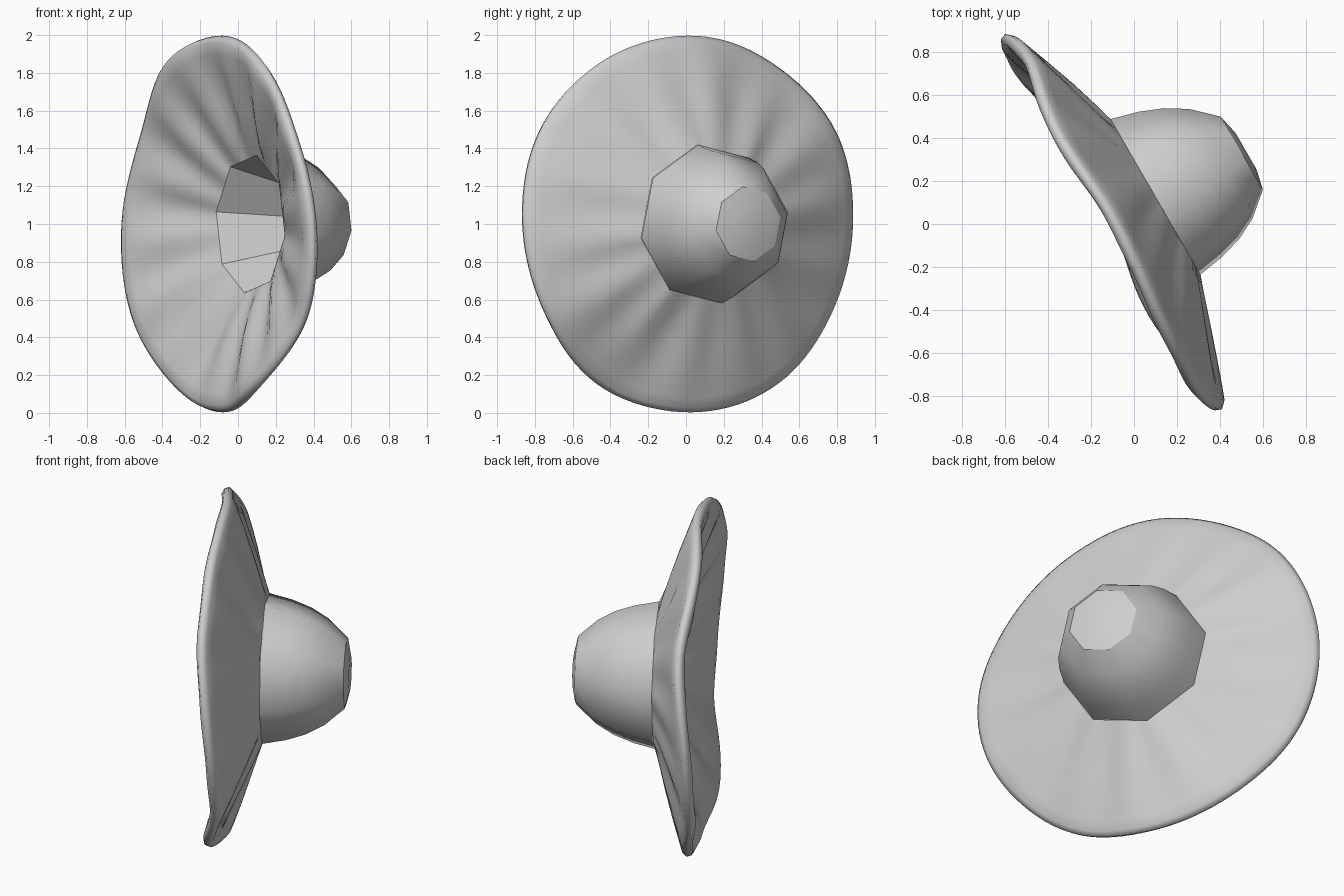
import bpy, bmesh
from math import sin, cos, pi, radians
from mathutils import Matrix, Vector

cube = bpy.data.objects.get("Cube")
if cube:
    bpy.data.objects.remove(cube)

grey = bpy.data.materials.new("plain_grey")
grey.use_nodes = True
grey.diffuse_color = (0.62, 0.62, 0.62, 1)
grey.node_tree.nodes["Principled BSDF"].inputs["Base Color"].default_value = (0.62, 0.62, 0.62, 1)

# Hat frame: local x runs along the brim, y is up, z is the crown axis
along = Vector((-0.5, 0.866, 0)).normalized()
up = Vector((0, 0, 1))
axis = along.cross(up)
FRAME = Matrix((along, up, axis)).transposed().to_4x4()
FRAME.translation = (0.095, 0.135, 1.0)
TURN = radians(10)      # first corner of the eight-sided crown
SIDE = pi / 4


def loft(name, rings, smooth=True, sharp=(), top=False, inward=False):
    """Skin closed rings of points; sharp lists rings with a hard edge."""
    bm = bmesh.new()
    loops = [[bm.verts.new(FRAME @ Vector(p)) for p in ring] for ring in rings]
    n = len(loops[0])
    for a, b in zip(loops, loops[1:]):
        for i in range(n):
            j = (i + 1) % n
            bm.faces.new((a[i], a[j], b[j], b[i])).smooth = smooth
    if top:
        bm.faces.new(loops[-1]).smooth = smooth
    for s in sharp:
        for i in range(n):
            bm.edges.get((loops[s][i], loops[s][(i + 1) % n])).smooth = False
    bmesh.ops.recalc_face_normals(bm, faces=bm.faces)
    if inward:
        bmesh.ops.reverse_faces(bm, faces=bm.faces)
    mesh = bpy.data.meshes.new(name)
    bm.to_mesh(mesh)
    bm.free()
    mesh.materials.append(grey)
    obj = bpy.data.objects.new(name, mesh)
    bpy.context.collection.objects.link(obj)


def octagons(profile):
    """Eight-sided rings leaning slightly as they rise along the axis."""
    rings = []
    for r, h in profile:
        shift = -0.01 - 0.025 * max(h, 0) / 0.455
        corners = [TURN + k * SIDE for k in range(8)]
        rings.append([(r * cos(a) + shift, r * sin(a), h) for a in corners])
    return rings


# Crown: eight-sided shell with a slightly domed top, and its faceted hollow
loft("crown", octagons([(0.425, 0), (0.396, 0.13), (0.357, 0.24),
                        (0.3, 0.34), (0.2, 0.45), (0.1, 0.472)]),
     sharp=(4,), top=True)
loft("crown_lining", octagons([(0.37, -0.04), (0.185, 0.42)]),
     smooth=False, top=True, inward=True)

# Rim lift along the axis, every 30 degrees around the brim
RIM_LIFT = [0.0, 0.045, -0.015, 0.01, -0.03, -0.05, 0.0, 0.025, -0.045, 0.02, 0.03, -0.015]


def rim_lift(a):
    """Smooth closed curve through the rim lifts."""
    s = a / radians(30)
    i, f = int(s), s % 1
    p0, p1, p2, p3 = (RIM_LIFT[(i + d) % 12] for d in (-1, 0, 1, 2))
    return p1 + 0.5 * f * (p2 - p0 + f * (2 * p0 - 5 * p1 + 4 * p2 - p3
                                          + f * (3 * (p1 - p2) + p3 - p0)))


# Brim: octagonal at the crown, round and wavy at the rim
brim_profile = [(0.425, 0), (0.52, -0.037), (0.65, -0.085), (0.8, -0.14),
                (0.92, -0.183), (0.975, -0.205), (0.997, -0.228), (0.988, -0.252),
                (0.96, -0.264), (0.9, -0.252), (0.78, -0.207), (0.65, -0.16),
                (0.5, -0.1), (0.37, -0.04)]
SEGMENTS = 112
brim_rings = []
for row, (r, h) in enumerate(brim_profile):
    t = min(max((r - 0.42) / 0.57, 0), 1)
    fold = (0.018 if row > 7 else 0.01) * sin(pi * t ** 0.8)
    ring = []
    for k in range(SEGMENTS):
        a = TURN + k * 2 * pi / SEGMENTS
        local = (a - TURN) % SIDE - SIDE / 2
        octagon = cos(SIDE / 2) / cos(local)
        rr = r * (octagon + (1 - octagon) * min(t * 1.6, 1))
        ruffle = fold * (sin(14 * a) + 0.5 * sin(5 * a + 1))
        ring.append((rr * cos(a) * (1 + 0.012 * t) - 0.012, rr * sin(a),
                     h + t * rim_lift(a) + ruffle))
    brim_rings.append(ring)
loft("brim", brim_rings)
